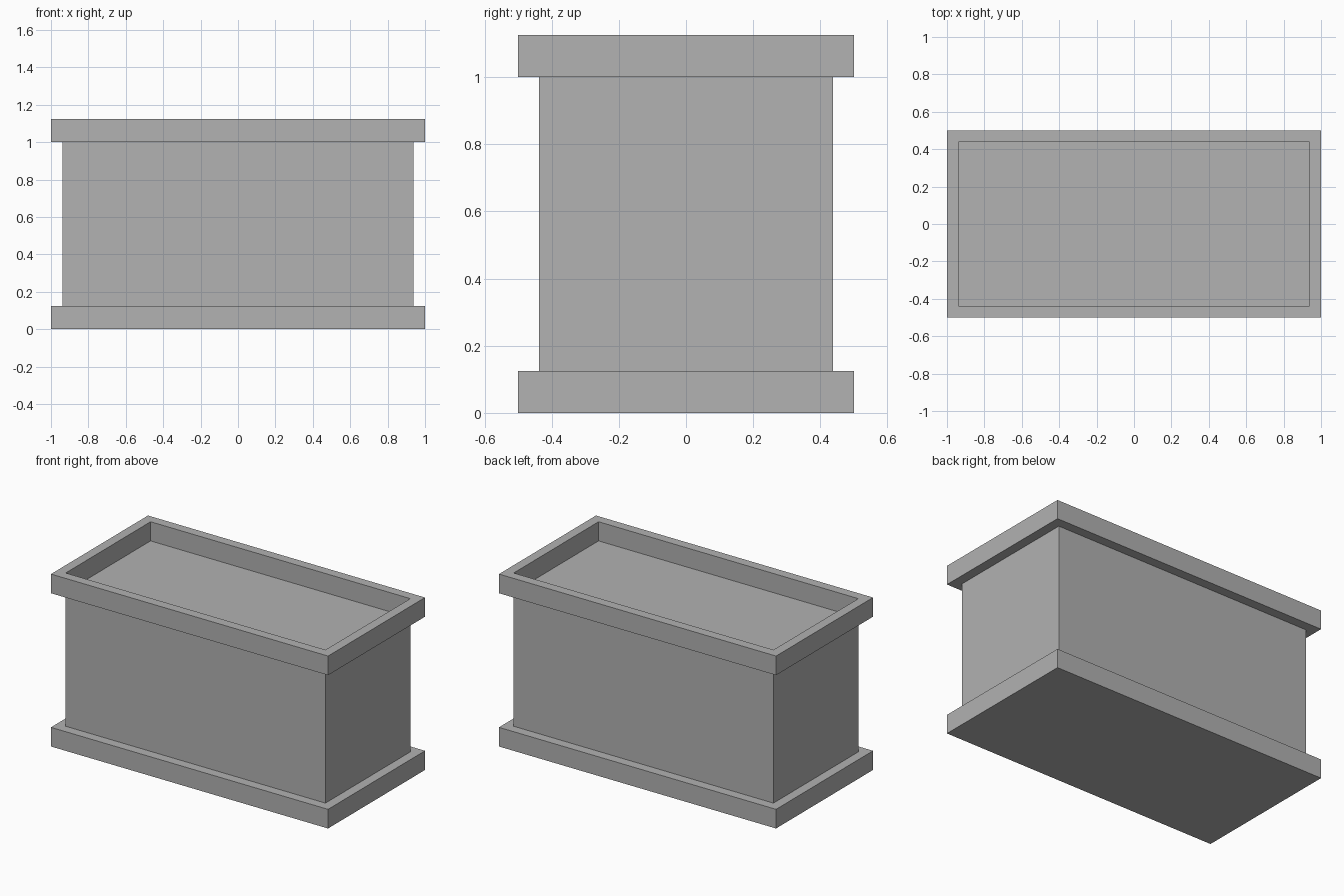
import bpy
import bmesh

default = bpy.data.objects.get("Cube")
if default:
    bpy.data.objects.remove(default, do_unlink=True)

HALF_X, HALF_Y = 1.0, 0.5      # outer half sizes of the base and rim
LIP = 0.0625                   # overhang past the body
SLAB = 0.125                   # thickness of the base and rim
RIM_Z = 1.0                    # underside of the rim, floor of the tray

# Single stone colour
GREY = (0.445, 0.445, 0.445, 1.0)
stone = bpy.data.materials.new("plain grey")
stone.use_nodes = True
stone.diffuse_color = GREY
stone.node_tree.nodes["Principled BSDF"].inputs["Base Color"].default_value = GREY


def ring(bm, inset, z):
    """Four corners of a rectangle, counter-clockwise."""
    x, y = HALF_X - inset, HALF_Y - inset
    return [bm.verts.new((sx * x, sy * y, z))
            for sx, sy in ((-1, -1), (1, -1), (1, 1), (-1, 1))]


def build(name, levels, closed=False):
    """Join rectangles given as (inset, z); cap the ends or close the loop."""
    bm = bmesh.new()
    rings = [ring(bm, inset, z) for inset, z in levels]
    pairs = list(zip(rings, rings[1:]))
    if closed:
        pairs.append((rings[-1], rings[0]))
    else:
        bm.faces.new(rings[0][::-1])
        bm.faces.new(rings[-1])
    for low, high in pairs:
        for i in range(4):
            j = (i + 1) % 4
            bm.faces.new((low[i], low[j], high[j], high[i]))
    bmesh.ops.recalc_face_normals(bm, faces=bm.faces)
    mesh = bpy.data.meshes.new(name)
    bm.to_mesh(mesh)
    bm.free()
    mesh.materials.append(stone)
    obj = bpy.data.objects.new(name, mesh)
    bpy.context.collection.objects.link(obj)
    return obj


# Base slab
build("base", [(0, 0), (0, SLAB)])

# Body, whose top is the tray floor
build("body", [(LIP, SLAB), (LIP, RIM_Z)])

# Open rim frame around the tray
top = RIM_Z + SLAB
build("rim", [(0, RIM_Z), (0, top), (LIP, top), (LIP, RIM_Z)], closed=True)
